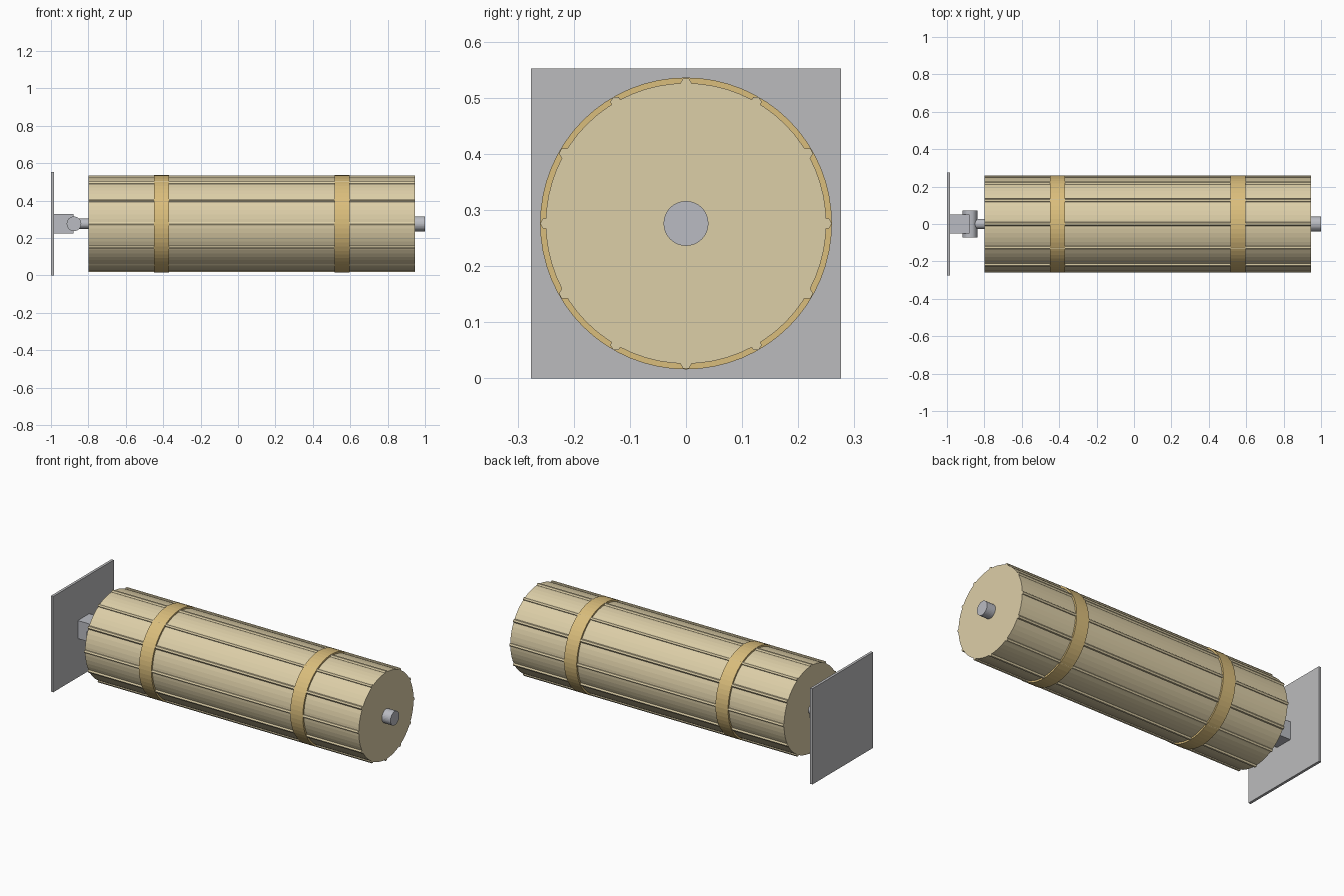
import bpy
import math
from mathutils import Vector

cube = bpy.data.objects.get("Cube")
if cube:
    bpy.data.objects.remove(cube, do_unlink=True)

AXIS_Z = 0.276


def material(name, rgb):
    mat = bpy.data.materials.new(name)
    mat.use_nodes = True
    color = (*rgb, 1.0)
    mat.diffuse_color = color
    mat.node_tree.nodes["Principled BSDF"].inputs["Base Color"].default_value = color
    return mat


cream = material("cream canvas", (0.72, 0.62, 0.39))
tan = material("tan strap", (0.70, 0.51, 0.20))
grey = material("grey plate", (0.50, 0.50, 0.51))
steel = material("steel", (0.49, 0.50, 0.54))


def finish(name, mat):
    obj = bpy.context.object
    obj.name = name
    obj.data.name = name
    obj.data.materials.append(mat)
    return obj


def rod(name, mat, x0, x1, radius, sides, y=0.0, z=0.0):
    """Cylinder along x, offset from the main axis."""
    bpy.ops.mesh.primitive_cylinder_add(
        vertices=sides, radius=radius, depth=x1 - x0,
        location=((x0 + x1) / 2, y, AXIS_Z + z), rotation=(0, math.pi / 2, 0))
    return finish(name, mat)


def block(name, mat, x0, x1, size):
    """Square block centred on the main axis."""
    bpy.ops.mesh.primitive_cube_add(size=1, location=((x0 + x1) / 2, 0, AXIS_Z))
    obj = finish(name, mat)
    for v in obj.data.vertices:
        v.co *= Vector((x1 - x0, size, size))
    return obj


# Main drum
BODY = (-0.80, 0.945)
rod("drum_body", cream, *BODY, 0.25, 64)

# Lengthwise ribs around the drum
for i in range(12):
    a = i * math.tau / 12
    rod(f"rib_{i + 1}", cream, *BODY, 0.01, 6, 0.25 * math.cos(a), 0.25 * math.sin(a))

# Straps
for side, x in (("right", -0.41), ("left", 0.555)):
    rod(f"strap_{side}", tan, x - 0.04, x + 0.04, 0.26, 64)

# End stub and the shaft towards the mount
rod("end_stub", steel, 0.945, 1.0, 0.04, 32)
rod("mount_shaft", steel, -0.877, -0.80, 0.028, 32)

# Wall mount: plate, bracket block and cross pin
block("mount_plate", grey, -1.0, -0.985, 0.552)
block("mount_bracket", steel, -0.985, -0.88, 0.104)
bpy.ops.mesh.primitive_cylinder_add(
    vertices=32, radius=0.039, depth=0.147,
    location=(-0.877, 0, AXIS_Z), rotation=(math.pi / 2, 0, 0))
finish("cross_pin", steel)
